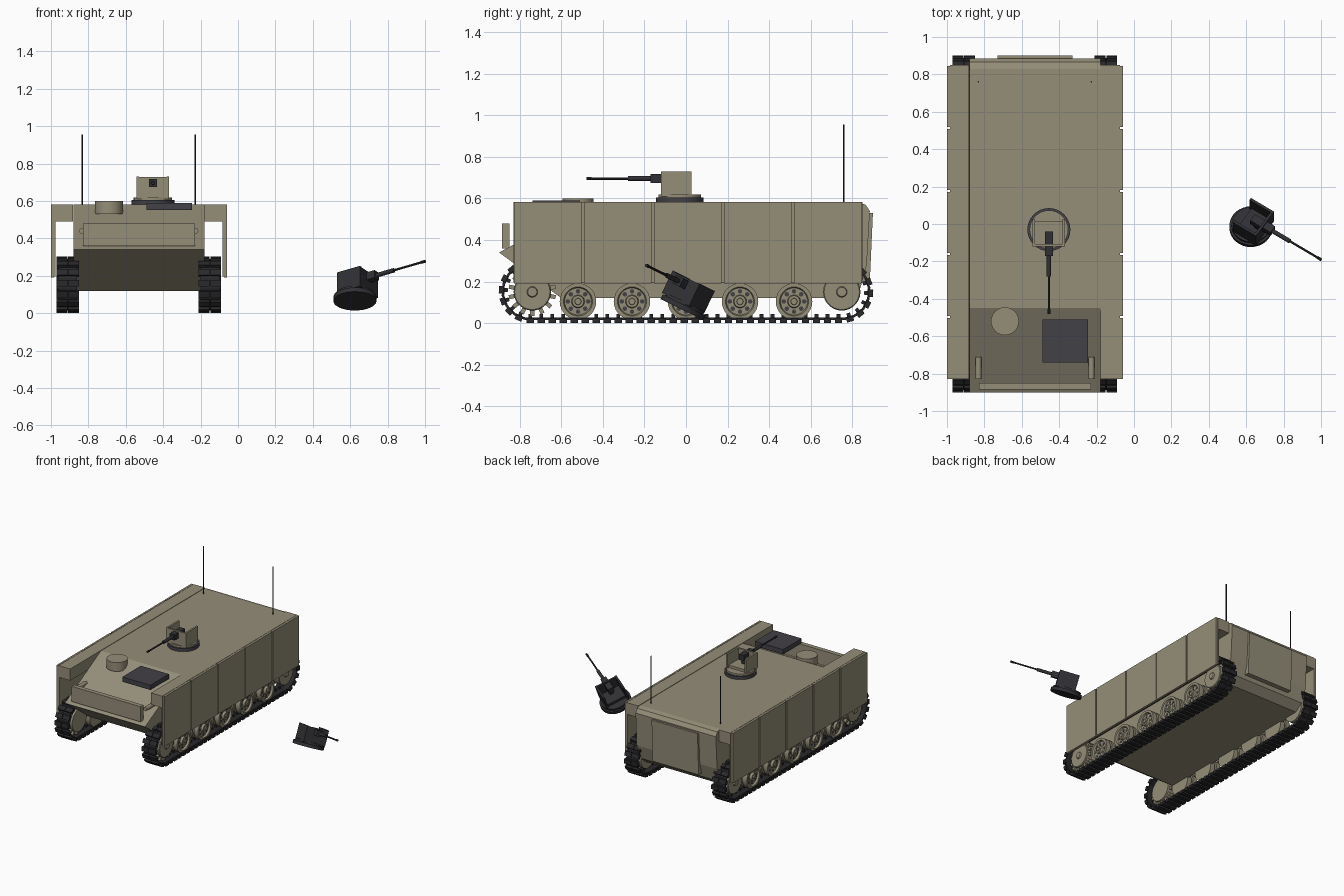
import bpy, bmesh
from math import sin, cos, pi, tau
from mathutils import Matrix, Vector

if "Cube" in bpy.data.objects:
    bpy.data.objects.remove(bpy.data.objects["Cube"])

CX = -0.53  # vehicle centre line


def material(name, rgb):
    m = bpy.data.materials.new(name)
    m.use_nodes = True
    m.diffuse_color = (*rgb, 1)
    bsdf = m.node_tree.nodes["Principled BSDF"]
    bsdf.inputs["Base Color"].default_value = (*rgb, 1)
    bsdf.inputs["Roughness"].default_value = 0.7
    return m


OLIVE = material("olive_paint", (0.30, 0.27, 0.19))
GREY = material("dark_grey", (0.055, 0.052, 0.062))
GUNMETAL = material("gunmetal", (0.03, 0.03, 0.035))
RUBBER = material("track_black", (0.022, 0.022, 0.025))


def finish(name, bm, mat, matrix=None, smooth=False):
    bmesh.ops.recalc_face_normals(bm, faces=bm.faces)
    me = bpy.data.meshes.new(name)
    bm.to_mesh(me)
    bm.free()
    me.materials.append(mat)
    ob = bpy.data.objects.new(name, me)
    bpy.context.collection.objects.link(ob)
    if matrix:
        ob.matrix_world = matrix
    if smooth:
        bpy.ops.object.select_all(action='DESELECT')
        ob.select_set(True)
        bpy.context.view_layer.objects.active = ob
        bpy.ops.object.shade_smooth_by_angle(angle=0.6)
    return ob


def add_box(bm, lo, hi, matrix=Matrix()):
    lo, hi = Vector(lo), Vector(hi)
    size = Matrix.Diagonal((*(hi - lo), 1))
    bmesh.ops.create_cube(bm, size=1, matrix=matrix @ Matrix.Translation((lo + hi) / 2) @ size)


def box(name, lo, hi, mat, matrix=None):
    bm = bmesh.new()
    add_box(bm, lo, hi)
    return finish(name, bm, mat, matrix)


def add_cyl(bm, a, b, r, sides=24):
    a, b = Vector(a), Vector(b)
    rot = (b - a).to_track_quat('Z', 'Y').to_matrix().to_4x4()
    bmesh.ops.create_cone(bm, cap_ends=True, segments=sides, radius1=r, radius2=r,
                          depth=(b - a).length, matrix=Matrix.Translation((a + b) / 2) @ rot)


def cyl(name, a, b, r, mat, matrix=None, sides=24):
    bm = bmesh.new()
    add_cyl(bm, a, b, r, sides)
    return finish(name, bm, mat, matrix, True)


def extrude_x(name, profile, x0, x1, mat):
    bm = bmesh.new()
    face = bm.faces.new([bm.verts.new((x0, y, z)) for y, z in profile])
    moved = bmesh.ops.extrude_face_region(bm, geom=[face])["geom"]
    bmesh.ops.translate(bm, vec=(x1 - x0, 0, 0),
                        verts=[v for v in moved if isinstance(v, bmesh.types.BMVert)])
    return finish(name, bm, mat)


def lathe_x(name, profile, mat, matrix, sides=28):
    # profile is a list of (x, radius), spun about the x axis
    bm = bmesh.new()
    vs = [bm.verts.new((x, 0, r)) for x, r in profile]
    edges = [bm.edges.new(p) for p in zip(vs, vs[1:])]
    bmesh.ops.spin(bm, geom=vs + edges, cent=(0, 0, 0), axis=(1, 0, 0),
                   angle=tau, steps=sides)
    bmesh.ops.remove_doubles(bm, verts=bm.verts, dist=0.0003)
    return finish(name, bm, mat, matrix, True)


# Hull body, nose plate, rear door and roof fittings
extrude_x("hull", [(-0.9, 0.34), (-0.45, 0.58), (0.83, 0.58), (0.865, 0.57), (0.885, 0.54),
                   (0.87, 0.28), (0.84, 0.17), (0.78, 0.12), (-0.6, 0.12)],
          CX - 0.35, CX + 0.35, OLIVE)
box("nose_plate", (CX - 0.3, -0.885, 0.36), (CX + 0.3, -0.85, 0.48), OLIVE)
extrude_x("rear_door", [(0.87, 0.53), (0.9, 0.53), (0.885, 0.2), (0.84, 0.2)],
          CX - 0.2, CX + 0.2, OLIVE)
cyl("round_hatch", (-0.69, -0.52, 0.53), (-0.69, -0.52, 0.6), 0.075, OLIVE)
box("square_hatch", (-0.49, -0.74, 0.552), (-0.245, -0.51, 0.59), GREY)

# Road wheel shape, from the inner face to the outer hub
WHEEL = [(-0.045, 0), (-0.045, 0.065), (-0.045, 0.088), (-0.008, 0.088), (-0.008, 0.075),
         (0.008, 0.075), (0.008, 0.088), (0.045, 0.088), (0.045, 0.07), (0.03, 0.065),
         (0.03, 0.032), (0.048, 0.028), (0.048, 0.016), (0.055, 0.014), (0.055, 0)]
END_WHEEL = [(-0.045, 0), (-0.045, 0.09), (0.04, 0.09), (0.045, 0.085),
             (0.045, 0.026), (0.056, 0.022), (0.056, 0)]

TRACK_Y, TRACK_Z, TRACK_R, LINKS = 0.75, 0.152, 0.13, 72


def track_frame(s):
    # Position and tangent angle at distance s along the track loop
    run, arc = 2 * TRACK_Y, pi * TRACK_R
    s %= 2 * (run + arc)
    half, s = divmod(s, run + arc)
    if s < run:
        y, z, a = -TRACK_Y + s, -TRACK_R, 0
    else:
        a = (s - run) / TRACK_R
        y, z = TRACK_Y + TRACK_R * sin(a), -TRACK_R * cos(a)
    if half:
        y, z, a = -y, -z, a + pi
    return Matrix.Translation((0, y, TRACK_Z + z)) @ Matrix.Rotation(a, 4, 'X')


for side, label in ((-1, "right"), (1, "left")):
    x_mid = CX + side * 0.38

    # Sponson, skirt backing and five skirt panels
    def side_box(name, x0, x1, y0, y1, z0, z1, mat=OLIVE):
        xs = sorted((CX + side * x0, CX + side * x1))
        return box(label + "_" + name, (xs[0], y0, z0), (xs[1], y1, z1), mat)

    side_box("sponson", 0.352, 0.45, -0.83, 0.85, 0.49, 0.582)
    side_box("skirt_backing", 0.446, 0.455, -0.83, 0.85, 0.195, 0.58)
    for i in range(5):
        y0 = -0.834 + i * 0.337
        side_box("skirt_panel", 0.455, 0.47, y0 + 0.005, y0 + 0.332, 0.19, 0.582)

    # Track band links with outer pads in two columns and a guide horn
    bm = bmesh.new()
    pitch = (4 * TRACK_Y + tau * TRACK_R) / LINKS
    for i in range(LINKS):
        f = Matrix.Translation((x_mid, 0, 0)) @ track_frame(i * pitch)
        add_box(bm, (-0.05, -pitch * 0.52, -0.006), (0.05, pitch * 0.52, 0.006), f)
        for c in (-0.031, 0.031):
            add_box(bm, (c - 0.029, -pitch * 0.33, -0.021), (c + 0.029, pitch * 0.33, 0.003), f)
        add_box(bm, (-0.006, -0.009, 0), (0.006, 0.009, 0.022), f)
    finish(label + "_track", bm, RUBBER)

    # Road wheels with lightening holes
    turn = Matrix.Diagonal((side, 1, 1, 1))
    for i in range(5):
        place = Matrix.Translation((x_mid, (i - 2) * 0.26, 0.104)) @ turn
        lathe_x(label + "_road_wheel", WHEEL, OLIVE, place)
        bm = bmesh.new()
        for k in range(8):
            a = k * tau / 8
            y, z = 0.049 * cos(a), 0.049 * sin(a)
            add_cyl(bm, (0.028, y, z), (0.0315, y, z), 0.011, 10)
        finish(label + "_wheel_holes", bm, GREY, place)

    # Toothed drive sprocket at the front, plain idler at the rear
    front = Matrix.Translation((x_mid, -0.74, 0.15)) @ turn
    lathe_x(label + "_sprocket", END_WHEEL, OLIVE, front)
    bm = bmesh.new()
    for k in range(14):
        add_box(bm, (-0.03, -0.01, 0.08), (0.03, 0.01, 0.115),
                Matrix.Rotation(k * tau / 14, 4, 'X'))
    finish(label + "_sprocket_teeth", bm, OLIVE, front)
    lathe_x(label + "_idler", END_WHEEL, OLIVE, Matrix.Translation((x_mid, 0.75, 0.15)) @ turn)

    # Antenna and headlamp
    ax = CX + side * 0.302
    cyl(label + "_antenna", (ax, 0.76, 0.57), (ax, 0.76, 0.955), 0.004, RUBBER, sides=8)
    cyl(label + "_headlamp", (ax, -0.83, 0.44), (ax, -0.71, 0.44), 0.016, OLIVE, sides=16)


def gun_station(prefix, place, paint, ring_mat):
    # Ring, open-backed shield and gun pointing along local -y
    cyl(prefix + "_ring", (0, 0, 0), (0, 0, 0.025), 0.115, ring_mat, place, 32)
    cyl(prefix + "_base", (0, 0, 0.02), (0, 0, 0.04), 0.103, paint, place, 32)
    bm = bmesh.new()
    add_box(bm, (-0.085, -0.09, 0.03), (0.085, -0.076, 0.147))
    for s in (-1, 1):
        add_box(bm, (s * 0.08 - 0.007, -0.09, 0.03), (s * 0.08 + 0.007, 0.057, 0.15))
    add_box(bm, (-0.08, -0.08, 0.03), (0.08, 0.045, 0.06))
    finish(prefix + "_shield", bm, paint, place)
    bm = bmesh.new()
    add_box(bm, (-0.022, -0.14, 0.094), (0.022, -0.01, 0.138))
    add_box(bm, (-0.014, -0.08, 0.05), (0.014, -0.03, 0.1))
    add_cyl(bm, (0, -0.25, 0.116), (0, -0.13, 0.116), 0.012, 12)
    add_cyl(bm, (0, -0.44, 0.116), (0, -0.24, 0.116), 0.006, 10)
    add_cyl(bm, (0, -0.45, 0.116), (0, -0.425, 0.116), 0.008, 10)
    finish(prefix + "_gun", bm, GUNMETAL, place, True)


# Mounted gun station on the roof
gun_station("roof_turret", Matrix.Translation((-0.455, -0.03, 0.58)), OLIVE, GREY)

# Spare gun station lying tilted beside the vehicle
forward = Vector((0.83, -0.49, 0.24)).normalized()
up = Vector((0, 0.44, 0.9)).normalized()
left = up.cross(forward).normalized()
up = forward.cross(left)
axes = Matrix((left, -forward, up)).transposed().to_4x4()
gun_station("spare_turret", Matrix.Translation((0.625, -0.02, 0.065)) @ axes, GUNMETAL, GUNMETAL)
